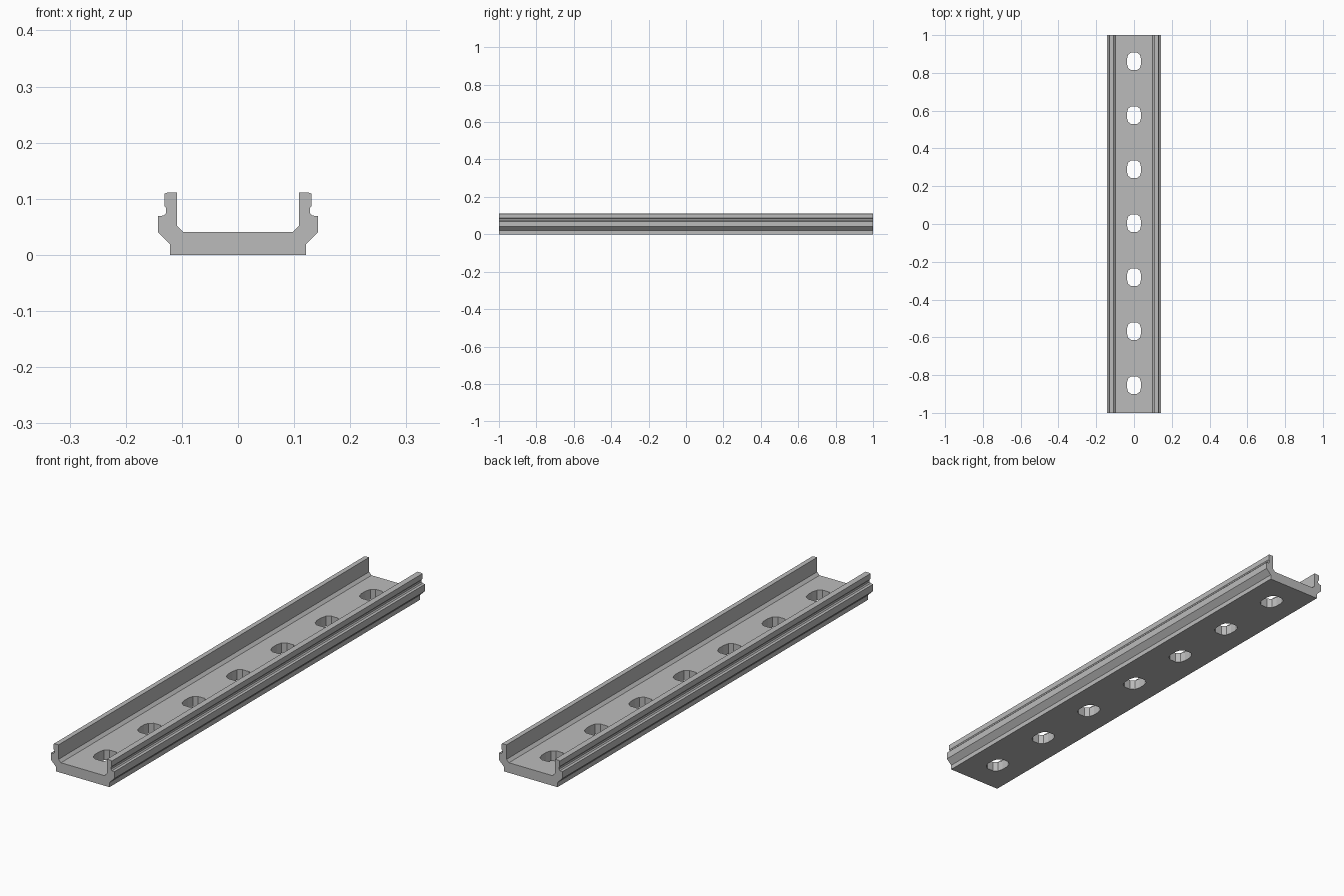
import bpy, bmesh, math

cube = bpy.data.objects.get("Cube")
if cube:
    bpy.data.objects.remove(cube, do_unlink=True)

grey = bpy.data.materials.new("plain grey")
grey.use_nodes = True
colour = (0.5, 0.5, 0.5, 1)
grey.diffuse_color = colour
grey.node_tree.nodes["Principled BSDF"].inputs["Base Color"].default_value = colour


def prism(name, points, offset):
    """Extrude a closed outline of 3D points along an offset vector."""
    bm = bmesh.new()
    face = bm.faces.new([bm.verts.new(p) for p in points])
    new = bmesh.ops.extrude_face_region(bm, geom=[face])["geom"]
    bmesh.ops.translate(bm, vec=offset,
                        verts=[v for v in new if isinstance(v, bmesh.types.BMVert)])
    bmesh.ops.recalc_face_normals(bm, faces=bm.faces)
    mesh = bpy.data.meshes.new(name)
    bm.to_mesh(mesh)
    bm.free()
    mesh.materials.append(grey)
    obj = bpy.data.objects.new(name, mesh)
    bpy.context.collection.objects.link(obj)
    return obj


# Channel section: half outline from the base up over the lip to the floor
half = [(0.121, 0), (0.121, 0.019), (0.143, 0.041), (0.143, 0.069),
        (0.132, 0.07), (0.128, 0.075), (0.128, 0.083), (0.131, 0.087),
        (0.131, 0.109), (0.126, 0.111), (0.109, 0.111), (0.109, 0.052),
        (0.098, 0.041)]
outline = half + [(-x, z) for x, z in reversed(half)]
rail = prism("channel_rail", [(x, -1, z) for x, z in outline], (0, 2, 0))

# Row of elongated mounting holes through the floor
hole = [(0.015, 0.047), (0.031, 0.035), (0.037, 0.014)]
quarter = hole + [(x, -y) for x, y in reversed(hole)]
slot = quarter + [(-x, -y) for x, y in quarter]
for i in range(7):
    y = 0.004 + (i - 3) * 2 / 7
    cutter = prism("hole_cutter", [(px, py + y, -0.05) for px, py in slot], (0, 0, 0.13))
    cutter.hide_render = True
    cutter.hide_viewport = True
    cutter.display_type = 'WIRE'
    cut = rail.modifiers.new("mounting_hole", 'BOOLEAN')
    cut.operation = 'DIFFERENCE'
    cut.solver = 'EXACT'
    cut.object = cutter
